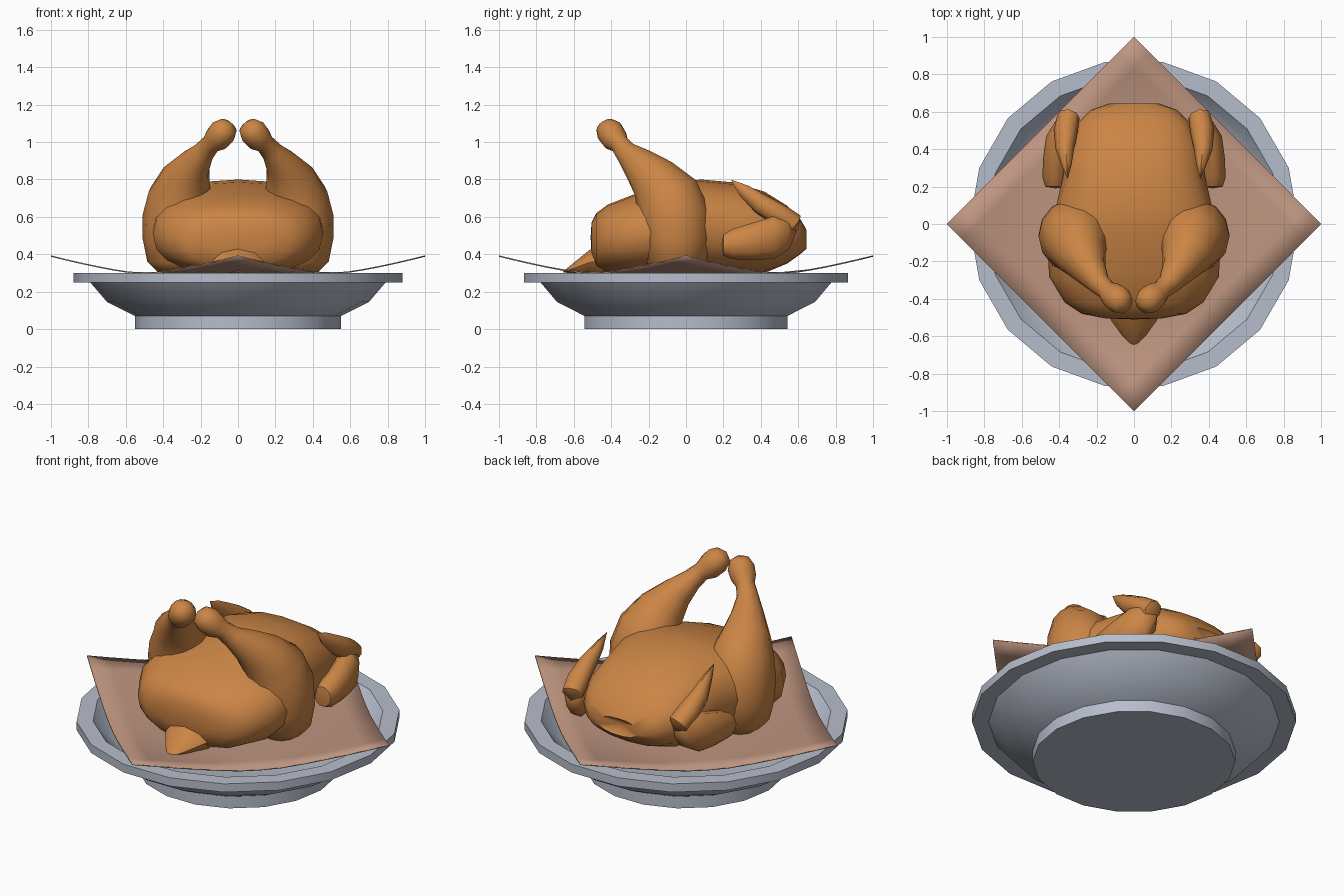
import bpy, bmesh, math
from mathutils import Vector

if "Cube" in bpy.data.objects:
    bpy.data.objects.remove(bpy.data.objects["Cube"])


def material(name, rgb):
    m = bpy.data.materials.new(name)
    m.diffuse_color = (*rgb, 1)
    m.use_nodes = True
    m.node_tree.nodes["Principled BSDF"].inputs["Base Color"].default_value = m.diffuse_color
    return m


SKIN = material("roasted skin", (0.60, 0.235, 0.06))
METAL = material("pale grey plate", (0.47, 0.51, 0.60))
PAPER = material("brown paper", (0.52, 0.30, 0.215))


def finish(bm, name, mat, mirror=False, angle=40):
    bmesh.ops.recalc_face_normals(bm, faces=bm.faces)
    me = bpy.data.meshes.new(name)
    bm.to_mesh(me)
    bm.free()
    me.materials.append(mat)
    ob = bpy.data.objects.new(name, me)
    bpy.context.collection.objects.link(ob)
    bpy.ops.object.select_all(action='DESELECT')
    ob.select_set(True)
    bpy.context.view_layer.objects.active = ob
    bpy.ops.object.shade_smooth_by_angle(angle=math.radians(angle))
    if mirror:
        ob.modifiers.new("mirror", 'MIRROR').use_clip = False
    return ob


def skin(bm, rings, start, end):
    """Bridge rings of equal length and close both ends with a fan."""
    n = len(rings[0])
    vs = [[bm.verts.new(p) for p in r] for r in rings]
    for a, b in zip(vs, vs[1:]):
        for i in range(n):
            j = (i + 1) % n
            bm.faces.new((a[i], a[j], b[j], b[i]))
    for ring, tip in ((vs[0], start), (vs[-1], end)):
        t = bm.verts.new(tip)
        for i in range(n):
            bm.faces.new((ring[i], ring[(i + 1) % n], t))


def loft(name, start, stations, end, sides=14, power=2.0, axis=None, mirror=False):
    """Stations are (x, y, z, half width, half height) along a path."""
    pts = [Vector(start)] + [Vector(s[:3]) for s in stations] + [Vector(end)]
    rings = []
    for k, s in enumerate(stations):
        t = Vector(axis) if axis else (pts[k + 2] - pts[k]).normalized()
        side = Vector((1, 0, 0))
        side = (side - t * side.dot(t)).normalized()
        up = side.cross(t)
        ring = []
        for i in range(sides):
            a = 2 * math.pi * i / sides
            c, q = math.cos(a), math.sin(a)
            e = 2 / power
            ring.append(pts[k + 1]
                        + side * s[3] * math.copysign(abs(c) ** e, c)
                        + up * s[4] * math.copysign(abs(q) ** e, q))
        rings.append(ring)
    bm = bmesh.new()
    skin(bm, rings, start, end)
    return finish(bm, name, SKIN, mirror, 50)


# Footed plate, an 18-sided lathe
profile = [(0.55, 0), (0.55, 0.07), (0.70, 0.145), (0.79, 0.25), (0.88, 0.25),
           (0.88, 0.30), (0.79, 0.30), (0.75, 0.25), (0.66, 0.17), (0.52, 0.12)]
bm = bmesh.new()
skin(bm, [[(r * math.cos(i * math.pi / 9), r * math.sin(i * math.pi / 9), z)
           for i in range(18)] for r, z in profile], (0, 0, 0), (0, 0, 0.12))
finish(bm, "plate", METAL, angle=35)

# Square paper sheet with curled corners
bm = bmesh.new()
N = 12
grid = []
for i in range(N + 1):
    row = []
    for j in range(N + 1):
        u, v = i / N, j / N
        x, y = u - v, u + v - 1
        d = max(abs(x), abs(y))
        row.append(bm.verts.new((x, y, 0.304 + 0.09 * max(0, (d - 0.55) / 0.45) ** 1.25)))
    grid.append(row)
for i in range(N):
    for j in range(N):
        bm.faces.new((grid[i][j], grid[i + 1][j], grid[i + 1][j + 1], grid[i][j + 1]))
sheet = finish(bm, "paper_sheet", PAPER)
solid = sheet.modifiers.new("thickness", 'SOLIDIFY')
solid.thickness = 0.007

# Body: (y, half width, bottom, top)
body = [(-0.505, 0.15, 0.40, 0.57), (-0.48, 0.28, 0.33, 0.62), (-0.42, 0.37, 0.30, 0.665),
        (-0.28, 0.455, 0.29, 0.72), (-0.05, 0.46, 0.29, 0.785), (0.08, 0.42, 0.29, 0.80),
        (0.25, 0.38, 0.29, 0.785), (0.42, 0.355, 0.30, 0.735), (0.54, 0.30, 0.35, 0.66),
        (0.61, 0.23, 0.40, 0.59), (0.645, 0.13, 0.43, 0.53)]
loft("body", (0, -0.51, 0.49),
     [(0, y, (a + b) / 2, w, (b - a) / 2) for y, w, a, b in body],
     (0, 0.60, 0.48), sides=20, power=2.35, axis=(0, 1, 0))

# Tail
loft("tail", (0, -0.40, 0.38),
     [(0, -0.44, 0.37, 0.16, 0.10), (0, -0.52, 0.355, 0.12, 0.065),
      (0, -0.60, 0.325, 0.06, 0.03)],
     (0, -0.66, 0.305), sides=8, axis=(0, 1, 0))

# Legs with thigh, shank and knob
loft("leg", (0.32, -0.05, 0.30),
     [(0.32, -0.05, 0.305, 0.11, 0.11), (0.32, -0.05, 0.36, 0.165, 0.165),
      (0.32, -0.055, 0.48, 0.19, 0.19), (0.315, -0.065, 0.60, 0.195, 0.20),
      (0.305, -0.10, 0.71, 0.175, 0.18), (0.28, -0.17, 0.80, 0.135, 0.135),
      (0.235, -0.25, 0.88, 0.09, 0.095), (0.185, -0.32, 0.945, 0.06, 0.06),
      (0.145, -0.355, 0.99, 0.052, 0.052), (0.115, -0.38, 1.015, 0.07, 0.07),
      (0.08, -0.407, 1.055, 0.074, 0.074), (0.053, -0.43, 1.085, 0.055, 0.055)],
     (0.04, -0.44, 1.105), mirror=True)

# Folded wings: lower lobe and pointed tip
loft("wing_lobe", (0.42, 0.19, 0.45),
     [(0.42, 0.20, 0.45, 0.055, 0.06), (0.42, 0.25, 0.455, 0.07, 0.085),
      (0.41, 0.36, 0.47, 0.075, 0.105), (0.39, 0.47, 0.49, 0.08, 0.12),
      (0.36, 0.55, 0.52, 0.06, 0.10)],
     (0.34, 0.60, 0.54), sides=10, axis=(0, 1, 0), mirror=True)
loft("wing_tip", (0.34, 0.60, 0.53),
     [(0.35, 0.575, 0.56, 0.06, 0.06), (0.365, 0.50, 0.61, 0.065, 0.06),
      (0.37, 0.40, 0.67, 0.05, 0.055), (0.36, 0.31, 0.74, 0.025, 0.035)],
     (0.355, 0.24, 0.80), sides=8, mirror=True)
